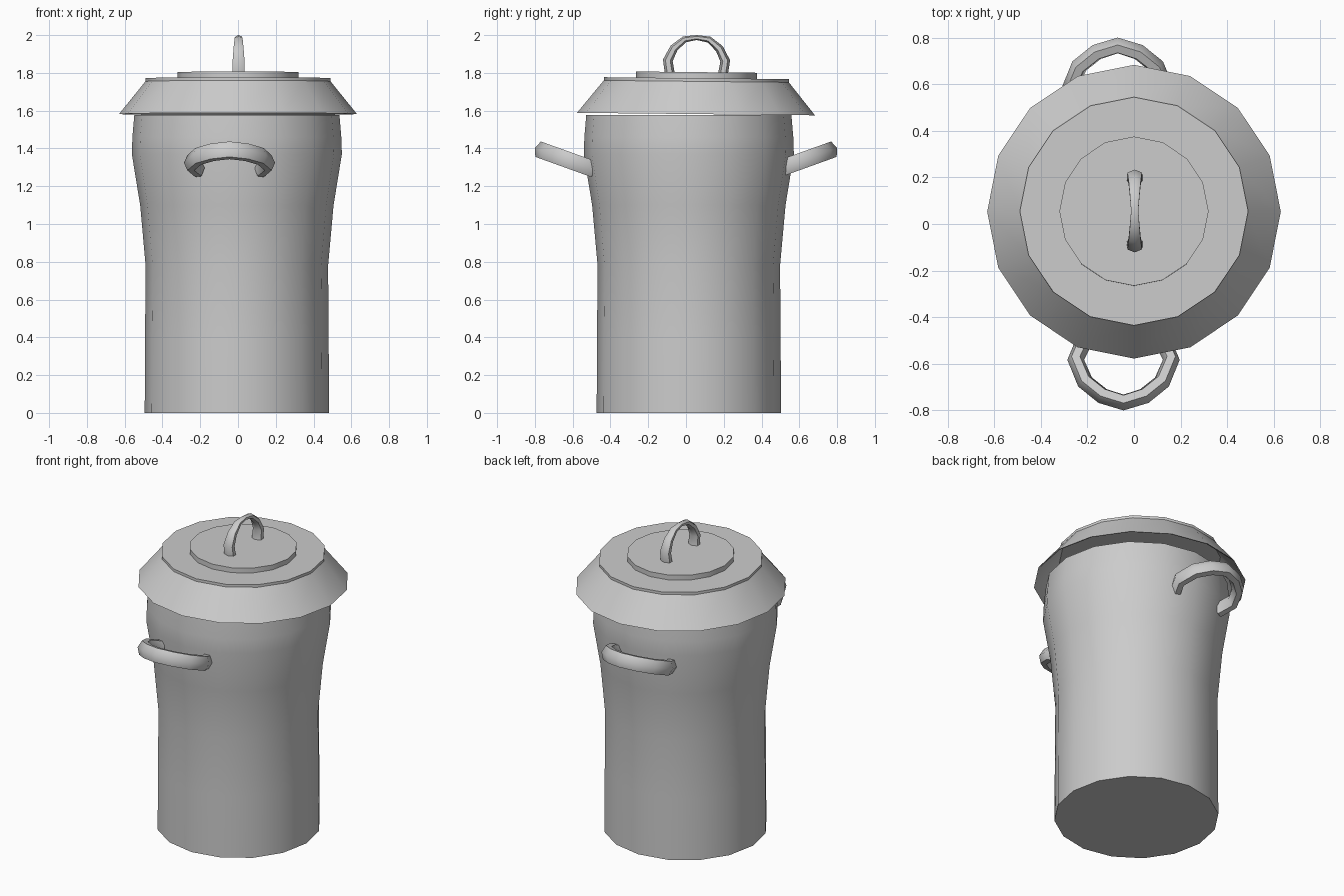
import bpy, bmesh
from math import sin, cos, pi, radians
from mathutils import Vector, Matrix

if "Cube" in bpy.data.objects:
    bpy.data.objects.remove(bpy.data.objects["Cube"])


def finish(name, bm, angle):
    bmesh.ops.recalc_face_normals(bm, faces=bm.faces)
    me = bpy.data.meshes.new(name)
    bm.to_mesh(me)
    bm.free()
    ob = bpy.data.objects.new(name, me)
    bpy.context.collection.objects.link(ob)
    bpy.ops.object.select_all(action='DESELECT')
    ob.select_set(True)
    bpy.context.view_layer.objects.active = ob
    bpy.ops.object.shade_smooth_by_angle(angle=radians(angle))
    return ob


def bridge(bm, rings):
    for a, b in zip(rings, rings[1:]):
        n = len(a)
        for i in range(n):
            bm.faces.new((a[i], a[(i + 1) % n], b[(i + 1) % n], b[i]))


def lathe(name, profile, cap_start, cap_end, n=16):
    """Turn (radius, z) points about z."""
    bm = bmesh.new()
    rings = [[bm.verts.new((r * cos(2 * pi * i / n), r * sin(2 * pi * i / n), z))
              for i in range(n)] for r, z in profile]
    bridge(bm, rings)
    if cap_start:
        bm.faces.new(rings[0])
    if cap_end:
        bm.faces.new(rings[-1])
    return finish(name, bm, 32)


def tube(name, path, normal, radii, n=6):
    """Sweep an ellipse (in-plane, across-plane radii) along a planar path."""
    bm = bmesh.new()
    pts = [Vector(p) for p in path]
    normal = Vector(normal).normalized()
    rings = []
    for k, p in enumerate(pts):
        t = (pts[min(k + 1, len(pts) - 1)] - pts[max(k - 1, 0)]).normalized()
        side = t.cross(normal)
        ru, rn = radii[k]
        rings.append([bm.verts.new(p + side * ru * cos(2 * pi * i / n)
                                   + normal * rn * sin(2 * pi * i / n)) for i in range(n)])
    bridge(bm, rings)
    bm.faces.new(rings[0])
    bm.faces.new(rings[-1])
    return finish(name, bm, 65)


def mirrored(half):
    """Extend a half path ending on the centre line to its other side."""
    return half + [(-u, v) for u, v in reversed(half[:-1])]


# Can body
body = lathe("can_body", [(0.488, 0), (0.486, 0.4), (0.483, 0.78), (0.512, 1.1),
                          (0.556, 1.37), (0.553, 1.46), (0.543, 1.578)], True, False)
body.location = (-0.006, 0.015, 0)

# Lid: sloped skirt with a hollow underside, and a raised disc
lid = lathe("lid", [(0.48, 1.742), (0.618, 1.586), (0.63, 1.582), (0.49, 1.755),
                    (0.49, 1.772)], True, True)
disc = lathe("lid_disc", [(0.32, 1.765), (0.32, 1.804)], True, True)

# Lid handle: arch thinning towards its top
arch = mirrored([(0.14, 1.79), (0.152, 1.865), (0.12, 1.93), (0.065, 1.977), (0, 1.987)])
lid_handle = tube("lid_handle", [(0.003, y, z) for y, z in arch], (1, 0, 0),
                  [(0.026, 0.038), (0.026, 0.036), (0.022, 0.03), (0.017, 0.024), (0.013, 0.018),
                   (0.017, 0.024), (0.022, 0.03), (0.026, 0.036), (0.026, 0.038)])

# The lid sits slightly back and tilted
for ob in (lid, disc, lid_handle):
    pivot = Vector((0, 0, 1.6))
    ob.matrix_world = (Matrix.Translation(pivot + Vector((0, 0.053, 0)))
                       @ Matrix.Rotation(radians(-0.6), 4, 'X') @ Matrix.Translation(-pivot))

# Side handles: loops rising away from the can, front and back
loop = mirrored([(0.165, 0.49), (0.205, 0.58), (0.165, 0.675), (0.09, 0.735), (0, 0.763)])
slope = 0.36
for name, s, cx in (("front_handle", -1, -0.045), ("back_handle", 1, -0.07)):
    tube(name, [(cx + u, s * (v + 0.003), 1.39 - (0.763 - v) * slope) for u, v in loop],
         (0, -s * slope, 1), [(0.036, 0.05)] * len(loop))
